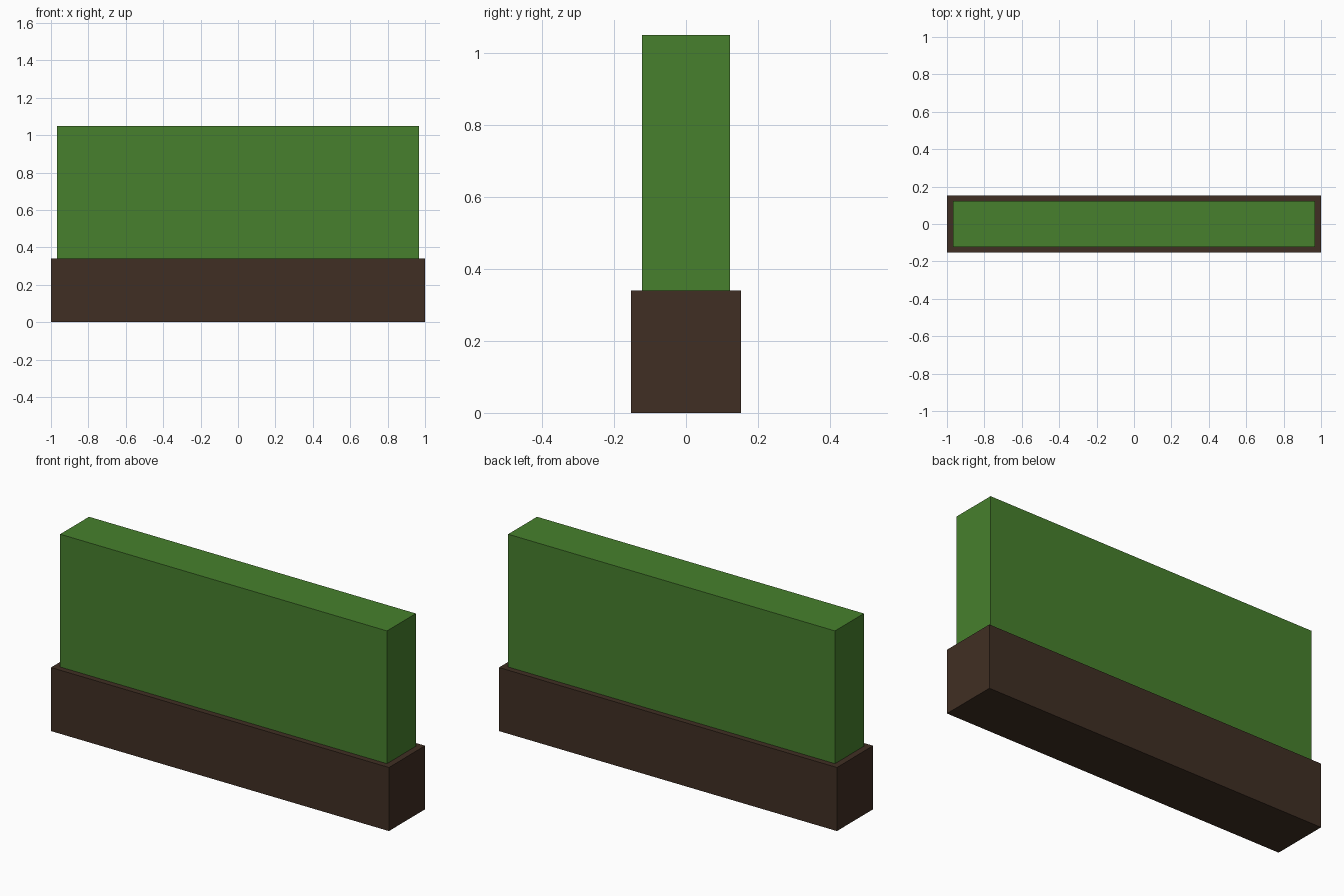
import bpy

if "Cube" in bpy.data.objects:
    bpy.data.objects.remove(bpy.data.objects["Cube"])


def material(name, color):
    mat = bpy.data.materials.new(name)
    mat.diffuse_color = (*color, 1.0)
    mat.use_nodes = True
    mat.node_tree.nodes["Principled BSDF"].inputs["Base Color"].default_value = mat.diffuse_color
    return mat


def box(name, size, z_bottom, mat):
    sx, sy, sz = size
    bpy.ops.mesh.primitive_cube_add(size=1, location=(0, 0, z_bottom + sz / 2))
    obj = bpy.context.object
    obj.name = name
    obj.scale = size
    bpy.ops.object.transform_apply(location=False, rotation=False, scale=True)
    obj.data.materials.append(mat)
    return obj


brown = material("dark_wood", (0.051, 0.028, 0.017))
green = material("foliage", (0.063, 0.216, 0.026))

# Long planter trough
box("planter", (2.0, 0.305, 0.34), 0.0, brown)

# Clipped hedge, sunk slightly into the planter
box("hedge", (1.934, 0.244, 0.72), 0.33, green)
